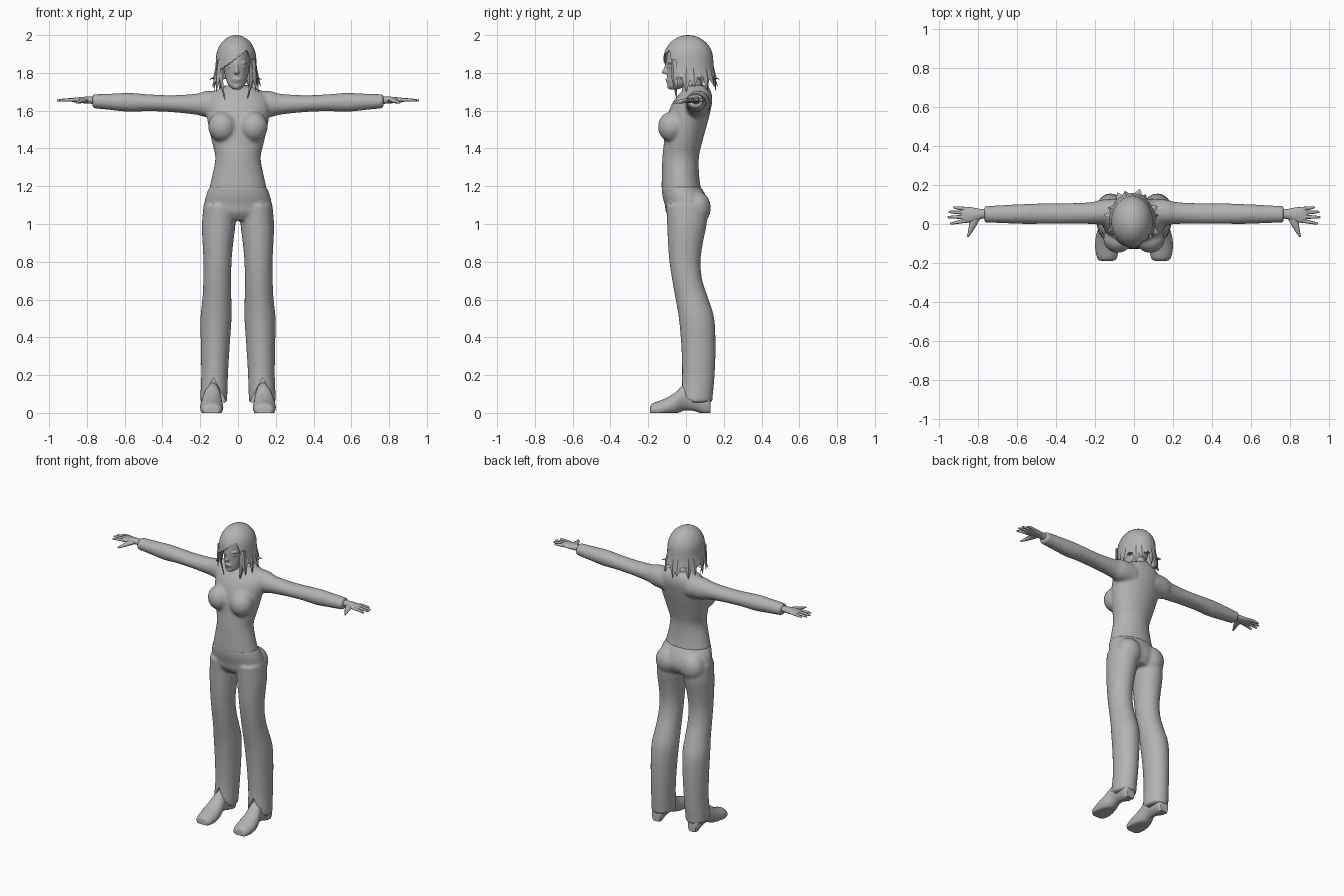
import bpy, bmesh, math
from mathutils import Vector

if "Cube" in bpy.data.objects:
    bpy.data.objects.remove(bpy.data.objects["Cube"])

grey = bpy.data.materials.new("plain_grey")
grey.diffuse_color = (0.45, 0.45, 0.45, 1)
grey.use_nodes = True
grey.node_tree.nodes["Principled BSDF"].inputs["Base Color"].default_value = grey.diffuse_color


def refine(secs, steps=3):
    """Smooth curve through the cross-section values."""
    out = []
    for i in range(len(secs) - 1):
        p = [secs[min(max(i + k, 0), len(secs) - 1)] for k in (-1, 0, 1, 2)]
        for s in range(steps):
            t = s / steps
            out.append([0.5 * (2 * b + (c - a) * t + (2 * a - 5 * b + 4 * c - d) * t * t
                               + (3 * b - a - 3 * c + d) * t ** 3) for a, b, c, d in zip(*p)])
    return out + [list(secs[-1])]


def loft(bm, axis, secs, n=24, side=1, steps=3, floor=None):
    """Oval sections (position, min, max, min, max) joined along an axis."""
    rings = []
    for p, a0, a1, b0, b1 in refine(secs, steps):
        ring = []
        for k in range(n):
            t = 2 * math.pi * k / n
            u = (a0 + a1) / 2 + (a1 - a0) / 2 * math.cos(t)
            v = (b0 + b1) / 2 + (b1 - b0) / 2 * math.sin(t)
            x, y, z = {'x': (p, u, v), 'y': (u, p, v), 'z': (u, v, p)}[axis]
            if floor is not None:
                z = max(z, floor)
            ring.append(bm.verts.new((x * side, y, z)))
        rings.append(ring)
    for r, q in zip(rings, rings[1:]):
        for k in range(n):
            bm.faces.new((r[k], r[(k + 1) % n], q[(k + 1) % n], q[k]))
    bm.faces.new(rings[0])
    bm.faces.new(rings[-1])


def ball(bm, centre, radii, side=1):
    r = bmesh.ops.create_uvsphere(bm, u_segments=20, v_segments=12, radius=1)
    for v in r['verts']:
        v.co = Vector(((v.co.x * radii[0] + centre[0]) * side,
                       v.co.y * radii[1] + centre[1], v.co.z * radii[2] + centre[2]))


def lock(bm, a, b, c, w, across, thick=0.008):
    """Pointed lock of hair through three points."""
    across = Vector(across).normalized()
    pts = [Vector(q) for q in (a, b, c)]
    out = across.cross(pts[2] - pts[0]).normalized() * thick
    rings = []
    for p, k in zip(pts, (0.8, 1.0, 0.06)):
        rings.append([bm.verts.new(p + d * k) for d in (across * w, out, -across * w, -out)])
    for r, q in zip(rings, rings[1:]):
        for k in range(4):
            bm.faces.new((r[k], r[(k + 1) % 4], q[(k + 1) % 4], q[k]))
    bm.faces.new(rings[0])
    bm.faces.new(rings[-1])


def finish(bm, name, voxel=0, cutter=None, angle=40, solid=0):
    bmesh.ops.recalc_face_normals(bm, faces=bm.faces)
    me = bpy.data.meshes.new(name)
    bm.to_mesh(me)
    bm.free()
    me.materials.append(grey)
    ob = bpy.data.objects.new(name, me)
    bpy.context.collection.objects.link(ob)
    bpy.ops.object.select_all(action='DESELECT')
    bpy.context.view_layer.objects.active = ob
    ob.select_set(True)
    if voxel:
        m = ob.modifiers.new("fuse", 'REMESH')
        m.mode, m.voxel_size = 'VOXEL', voxel
        m = ob.modifiers.new("soften", 'SMOOTH')
        m.factor, m.iterations = 0.5, 6
    if cutter:
        m = ob.modifiers.new("cut", 'BOOLEAN')
        m.operation, m.object = 'DIFFERENCE', cutter
    if solid:
        m = ob.modifiers.new("thickness", 'SOLIDIFY')
        m.thickness, m.offset = solid, -1
    for m in list(ob.modifiers):
        bpy.ops.object.modifier_apply(modifier=m.name)
    bpy.ops.object.shade_smooth_by_angle(angle=math.radians(angle))
    return ob


# sweater: torso, bust and sleeves fused
bm = bmesh.new()
loft(bm, 'z', [(1.185, -.153, .153, -.13, .08), (1.25, -.138, .138, -.128, .07),
               (1.35, -.12, .12, -.125, .068), (1.43, -.137, .137, -.117, .085),
               (1.52, -.157, .157, -.11, .11), (1.6, -.168, .168, -.09, .13),
               (1.66, -.163, .163, -.06, .14), (1.705, -.12, .12, -.02, .13),
               (1.735, -.06, .06, 0, .11)], n=40)
for s in (1, -1):
    ball(bm, (.083, -.077, 1.515), (.075, .072, .08), s)
    loft(bm, 'x', [(.08, 0, .13, 1.56, 1.705), (.17, -.005, .125, 1.565, 1.705),
                   (.22, 0, .112, 1.578, 1.69), (.35, 0, .107, 1.592, 1.682),
                   (.48, 0, .106, 1.597, 1.687), (.57, 0, .102, 1.593, 1.694),
                   (.68, .004, .097, 1.604, 1.69), (.77, .008, .092, 1.613, 1.687)], side=s)
finish(bm, "sweater", voxel=.009)

# front hem notches of the trousers
bm = bmesh.new()
for s in (1, -1):
    tri = [(.022, -.02), (.238, -.02), (.13, .188)]
    a, b = [[bm.verts.new((x * s, y, z)) for x, z in tri] for y in (-.12, .035)]
    bm.faces.new(a)
    bm.faces.new(b)
    for k in range(3):
        bm.faces.new((a[k], a[(k + 1) % 3], b[(k + 1) % 3], b[k]))
notch = finish(bm, "notch_cutter")
notch.hide_render = True

# trousers: pelvis, seat and legs fused
bm = bmesh.new()
loft(bm, 'z', [(1.2, -.15, .15, -.13, .077), (1.15, -.17, .17, -.125, .105),
               (1.1, -.18, .18, -.112, .12), (1.06, -.185, .185, -.105, .115),
               (1.02, -.15, .15, -.075, .09)], n=40)
for s in (1, -1):
    ball(bm, (.09, .058, 1.085), (.083, .074, .09), s)
    loft(bm, 'z', [(1.1, .012, .183, -.105, .115), (1.0, .013, .191, -.1, .11),
                   (.9, .025, .188, -.096, .09), (.8, .034, .183, -.088, .077),
                   (.7, .036, .184, -.073, .087), (.6, .035, .189, -.055, .12),
                   (.5, .034, .199, -.038, .15), (.35, .044, .197, -.025, .157),
                   (.2, .053, .195, -.021, .152), (.1, .056, .199, -.03, .143),
                   (.055, .058, .199, -.03, .14)], side=s)
finish(bm, "trousers", voxel=.009, cutter=notch)
bpy.data.objects.remove(notch)

# shoes
bm = bmesh.new()
for s in (1, -1):
    loft(bm, 'y', [(-.19, .115, .165, -.01, .03), (-.178, .09, .188, -.02, .05),
                   (-.12, .078, .2, -.02, .072), (-.06, .083, .195, -.01, .105),
                   (-.01, .09, .18, .012, .15), (.05, .092, .178, .008, .16),
                   (.11, .094, .176, -.02, .14), (.13, .105, .165, -.01, .08)],
         side=s, floor=0)
finish(bm, "shoes")

# hands with fingers and thumb
bm = bmesh.new()
for s in (1, -1):
    loft(bm, 'x', [(.75, .03, .075, 1.633, 1.672), (.79, .025, .077, 1.638, 1.675),
                   (.83, .01, .085, 1.64, 1.672), (.87, .006, .088, 1.645, 1.668),
                   (.888, .012, .084, 1.65, 1.664)], n=16, side=s)
    for y0, x1, y1 in ((.078, .93, .085), (.058, .954, .062), (.037, .959, .035), (.016, .945, .003)):
        ym = (y0 + y1) / 2
        loft(bm, 'x', [(.865, y0 - .01, y0 + .01, 1.647, 1.667),
                       ((.865 + x1) / 2, ym - .009, ym + .009, 1.648, 1.665),
                       (x1 - .008, y1 - .006, y1 + .006, 1.648, 1.66),
                       (x1, y1 - .002, y1 + .002, 1.651, 1.656)], n=8, side=s)
    loft(bm, 'y', [(.04, .785, .845, 1.643, 1.668), (0, .805, .847, 1.64, 1.665),
                   (-.04, .83, .853, 1.638, 1.656), (-.068, .85, .859, 1.638, 1.648)], n=8, side=s)
finish(bm, "hands", angle=60)

# neck and collar
bm = bmesh.new()
loft(bm, 'z', [(1.66, -.055, .05, 0, .1), (1.71, -.048, .038, -.015, .085),
               (1.78, -.05, .036, -.03, .08)], n=20)
finish(bm, "neck")
bm = bmesh.new()
loft(bm, 'z', [(1.69, -.095, .09, -.025, .135), (1.715, -.08, .073, -.02, .125),
               (1.732, -.072, .064, -.015, .118)], n=24)
finish(bm, "collar")

# head with nose, lips and brows fused
bm = bmesh.new()
cx = -.008
loft(bm, 'z', [(z, cx - w, cx + w, y0, y1) for z, w, y0, y1 in (
    (1.712, .018, -.086, -.045), (1.73, .04, -.097, 0), (1.76, .054, -.1, .05),
    (1.8, .064, -.101, .09), (1.86, .07, -.104, .11), (1.92, .072, -.095, .115),
    (1.965, .055, -.055, .08))], n=28)
loft(bm, 'z', [(1.858, cx - .007, cx + .007, -.107, -.08), (1.825, cx - .009, cx + .009, -.118, -.08),
               (1.803, cx - .014, cx + .014, -.13, -.08), (1.793, cx - .01, cx + .01, -.116, -.08)], n=10)
ball(bm, (cx, -.095, 1.765), (.024, .015, .006))
ball(bm, (cx, -.092, 1.754), (.02, .015, .006))
ball(bm, (cx, -.085, 1.728), (.02, .015, .014))
for s in (1, -1):
    ball(bm, (cx + s * .033, -.08, 1.853), (.024, .018, .007))
    ball(bm, (cx + s * .032, -.079, 1.834), (.016, .014, .008))
ob = finish(bm, "head", voxel=.0045)

# hair cap with swept fringe
HX, HY = -.01, .012


def hair_end(f):
    x = HX + .107 * math.sin(f)
    if abs(f) < math.radians(52):
        if x < .055:
            return 1.92 - (.055 - x) * .72
        return max(1.92 - (x - .055) * 4.5, 1.8)
    return 1.765


def hair_point(f, z):
    u = min((2 - z) / .13, 1)
    r = math.sqrt(max(1 - (1 - u) ** 2, 0))
    r += .12 * (max(1.87 - z, 0) / .11) ** 1.5
    return HX + .107 * r * math.sin(f), HY - .132 * r * math.cos(f), z


bm = bmesh.new()
N, R = 56, 14
top = bm.verts.new((HX, HY, 2.0))
cols = []
for k in range(N):
    f = -math.pi + 2 * math.pi * k / N
    end = hair_end(f) + (.006 if k % 2 else 0)
    cols.append([bm.verts.new(hair_point(f, 2 - (2 - end) * (j / R) ** 1.7)) for j in range(1, R + 1)])
for a, b in zip(cols, cols[1:] + cols[:1]):
    bm.faces.new((top, a[0], b[0]))
    for j in range(R - 1):
        bm.faces.new((a[j], a[j + 1], b[j + 1], b[j]))
finish(bm, "hair_cap", solid=.007)

# pointed locks flicking out round the back and framing the face
bm = bmesh.new()
for k in range(15):
    f = math.radians(70 + 220 * k / 14)
    d = Vector((math.sin(f), -math.cos(f), 0))
    root, mid = Vector(hair_point(f, 1.83)), Vector(hair_point(f, 1.775))
    flick, drop = ((.03, .0), (.0, .065), (.018, .04))[k % 3]
    lock(bm, root - d * .006, mid - d * .004, mid + d * flick - Vector((0, 0, drop + .01)),
         .024, (math.cos(f), math.sin(f), 0))
for x0, x1, x2, tip in ((-.09, -.092, -.07, 1.66), (.07, .074, .05, 1.66),
                        (-.1, -.108, -.115, 1.7), (.085, .09, .095, 1.7)):
    lock(bm, (x0, -.065, 1.87), (x1, -.06, 1.77), (x2, -.05, tip), .02, (.6, -.8 if x0 < 0 else .8, 0))
finish(bm, "hair_locks", angle=30)
